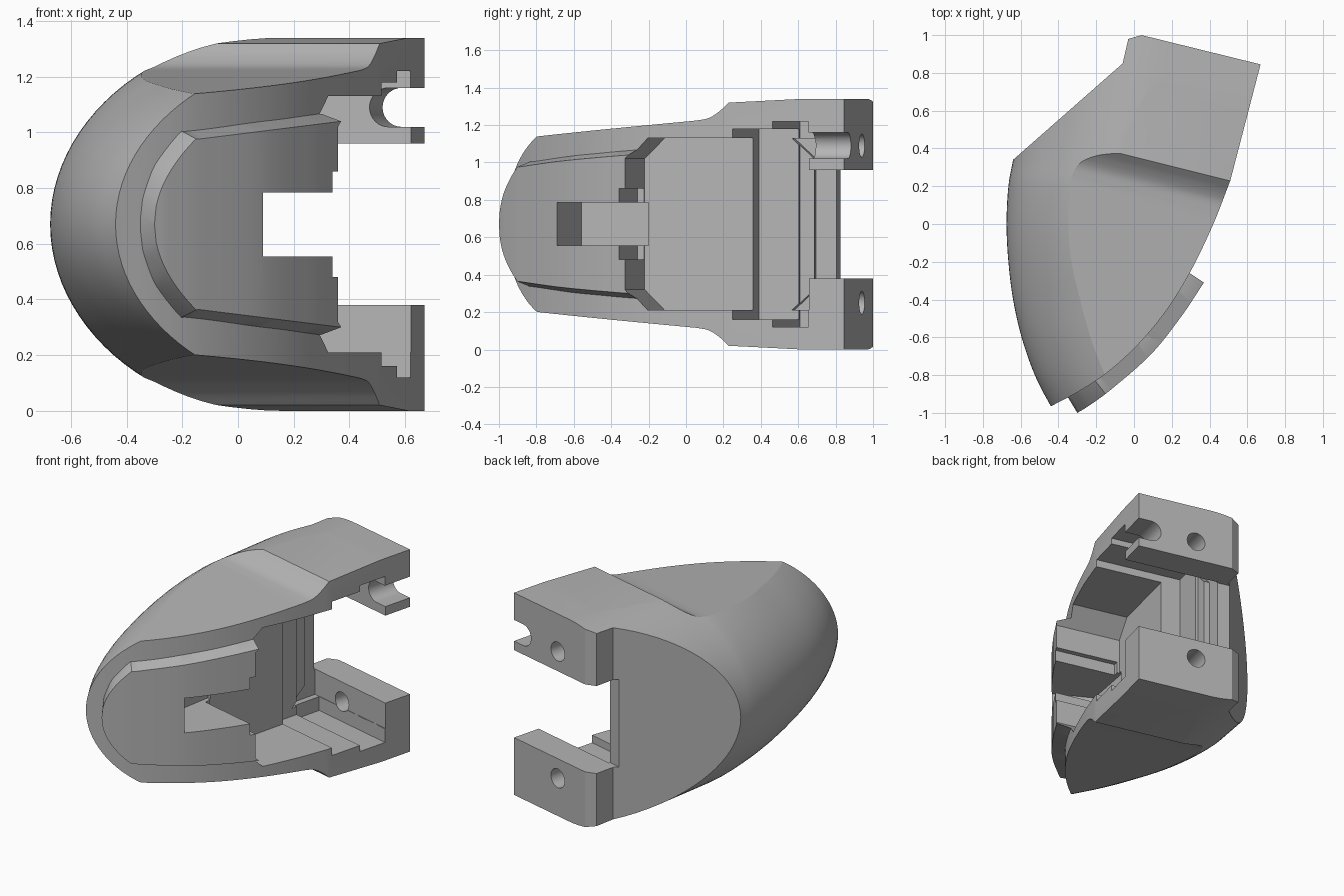
import bpy, bmesh, math
from mathutils import Vector

if "Cube" in bpy.data.objects:
    bpy.data.objects.remove(bpy.data.objects["Cube"])

MID = 0.67                     # height of the mirror plane
C, S = 0.97, 0.2425            # cavity axis direction in plan

grey = bpy.data.materials.new("plain grey")
grey.use_nodes = True
grey.diffuse_color = (0.46, 0.46, 0.46, 1)
grey.node_tree.nodes["Principled BSDF"].inputs["Base Color"].default_value = (0.46, 0.46, 0.46, 1)


def plan(x, y, h):
    return Vector((x, y, MID + h))


def frame(p, q, h):
    """Point along the tilted axis p, across it q, at height h from the middle."""
    return Vector((S * p + C * q, C * p - S * q, MID + h))


def smooth(pts, n):
    """Catmull-Rom curve through points of any dimension."""
    v = [Vector(p) for p in pts]
    v = [2 * v[0] - v[1]] + v + [2 * v[-1] - v[-2]]
    out = []
    for a, b, c, d in zip(v, v[1:], v[2:], v[3:]):
        for i in range(n):
            t = i / n
            out.append((2 * b + (c - a) * t + (2 * a - 5 * b + 4 * c - d) * t ** 2
                        + (3 * b - a - 3 * c + d) * t ** 3) / 2)
    return out + [v[-2]]


def loft(name, rings):
    """Skin closed rings of equal length and cap both ends, facing outward."""
    bm = bmesh.new()
    rows = [[bm.verts.new(p) for p in r] for r in rings]
    n = len(rows[0])
    for a, b in zip(rows, rows[1:]):
        for i in range(n):
            j = (i + 1) % n
            bm.faces.new((a[i], a[j], b[j], b[i]))
    bm.faces.new(rows[0][::-1])
    bm.faces.new(rows[-1])
    if bm.calc_volume(signed=True) < 0:
        bmesh.ops.reverse_faces(bm, faces=bm.faces)
    me = bpy.data.meshes.new(name)
    bm.to_mesh(me)
    bm.free()
    me.materials.append(grey)
    ob = bpy.data.objects.new(name, me)
    bpy.context.collection.objects.link(ob)
    return ob


def upright(name, pts, h, fn):
    return loft(name, [[fn(a, b, k) for a, b in pts] for k in (-h, h)])


def across(name, pts, q0, q1):
    return loft(name, [[frame(p, q, h) for p, h in pts] for q in (q0, q1)])


def along(name, pts, p0, p1):
    return loft(name, [[frame(p, q, h) for q, h in pts] for p in (p0, p1)])


def rect(a0, a1, b):
    return [(a0, -b), (a1, -b), (a1, b), (a0, b)]


def combine(ob, tool, op):
    m = ob.modifiers.new(op, 'BOOLEAN')
    m.operation, m.solver, m.object = op, 'EXACT', tool
    bpy.context.view_layer.objects.active = ob
    bpy.ops.object.modifier_apply(modifier=m.name)
    bpy.data.objects.remove(tool)


# Rounded shell: half-ellipse sections (y, left edge, half height, ellipse width)
edge = [(-1.1, -.36, .555, .87), (-.965, -.44, .56, .87), (-.8, -.525, .57, .86),
        (-.6, -.595, .59, .85), (-.4, -.64, .61, .83), (-.2, -.665, .635, .8),
        (0, -.675, .655, .78), (.2, -.665, .67, .76), (.34, -.64, .67, .74),
        (.6, -.59, .67, .72), (1.1, -.5, .67, .7)]
arc = [math.pi * (i / 48 - .5) for i in range(49)]
rings = []
for y, x0, b, w in smooth(edge, 5):
    ring = [plan(x0 + w * (1 - math.cos(a)), y, b * math.sin(a)) for a in arc]
    rings.append(ring + [plan(1, y, b), plan(1, y, -b)])
shell = loft("rounded_shell", rings)

# Trim to the plan outline
face = smooth([(-.44, -.965), (-.29, -.885), (-.14, -.785), (.02, -.64), (.17, -.46),
               (.3, -.25), (.42, 0), (.51, .23)], 6)
rear = [(.67, .845), (.04, 1), (-.03, .98), (-.06, .85), (-.64, .34), (-.8, .2), (-.8, -.965)]
combine(shell, upright("outline_trim", [tuple(p) for p in face] + rear, 1, plan), 'INTERSECT')

# Sloped scoops above and below, ending in a curved step
step = smooth([(.16, .554), (.23, .567), (.29, .602), (.345, .65)], 5)
prof = [(-1.5, .408), (-.8, .47)] + [tuple(p) for p in step] + [(.85, .675), (.85, 1), (-1.5, 1)]
for sign in (1, -1):
    combine(shell, across("scoop", [(p, sign * h) for p, h in prof], -1.5, 1.5), 'DIFFERENCE')

# Raised front panel with sloping rim and a rounded end
curve = smooth([(-.3, -1), (-.24, -.963), (-.12, -.875), (.09, -.69), (.25, -.49), (.37, -.31)], 10)
rings = []
for i, pt in enumerate(curve):
    t = curve[min(i + 1, len(curve) - 1)] - curve[max(i - 1, 0)]
    n = Vector((-t.y, t.x)).normalized()
    h = .305 + (pt.x + .15) * .125
    if pt.x < -.15:
        h = .305 * math.sqrt(max(0, (pt.x + .3) / .15)) + .003
    base, deep = pt + n * .085, pt + n * .15
    half = [(pt, h), (base, h + .027), (deep, h + .027)]
    rings.append([plan(p.x, p.y, k) for p, k in half] +
                 [plan(p.x, p.y, -k) for p, k in reversed(half)])
combine(shell, loft("front_panel", rings), 'UNION')

# Cavity, leaving a raised pad with clipped rear corners on its floor
room = [(-.23, -.35), (-.12, -.46), (.786, -.46), (.786, .46), (-.12, .46), (-.23, .35)]
behind_pad = [(.55, -.458), (.788, -.458), (.788, .458), (.55, .458), (.667, .35), (.667, -.35)]
cutters = [across("cavity", room, -.01, 1.5),
           across("behind_pad", behind_pad, -.2, 1.51),
           across("cavity_front_step", rect(-.265, .1, .19), .005, 1.52),
           across("groove_inner", rect(.367, .783, .51), -.14, 1.53),
           across("groove_outer", rect(.587, .785, .55), -.16, 1.54)]

# Gap between the rear blocks and the slot in the front panel
gap = [(.78, -1), (1.3, -1), (1.3, 1), (.78, 1)]
cutters.append(upright("rear_gap", gap, .29, frame))
slot = [(.18, -.74), (-.145, -.56), (-.08, -.2), (.7, -.2), (.7, -.74)]
cutters.append(upright("front_slot", slot, .115, plan))

# Bolt holes through both blocks and an open channel in the upper block
turn = [math.tau * i / 32 for i in range(32)]
for sign in (1, -1):
    ring = [(.046 + .062 * math.cos(a), sign * .42 + .062 * math.sin(a)) for a in turn]
    cutters.append(along("bolt_hole", ring, .75, 1.2))
bow = [math.pi * (.5 + i / 16) for i in range(17)]
channel = [(.36 + .07 * math.cos(a), .42 + .07 * math.sin(a)) for a in bow]
cutters.append(along("channel", channel + [(1, .35), (1, .49)], .75, 1.2))

for cutter in cutters:
    combine(shell, cutter, 'DIFFERENCE')

bpy.ops.object.select_all(action='DESELECT')
shell.select_set(True)
bpy.context.view_layer.objects.active = shell
bpy.ops.object.shade_smooth_by_angle(angle=math.radians(25))
